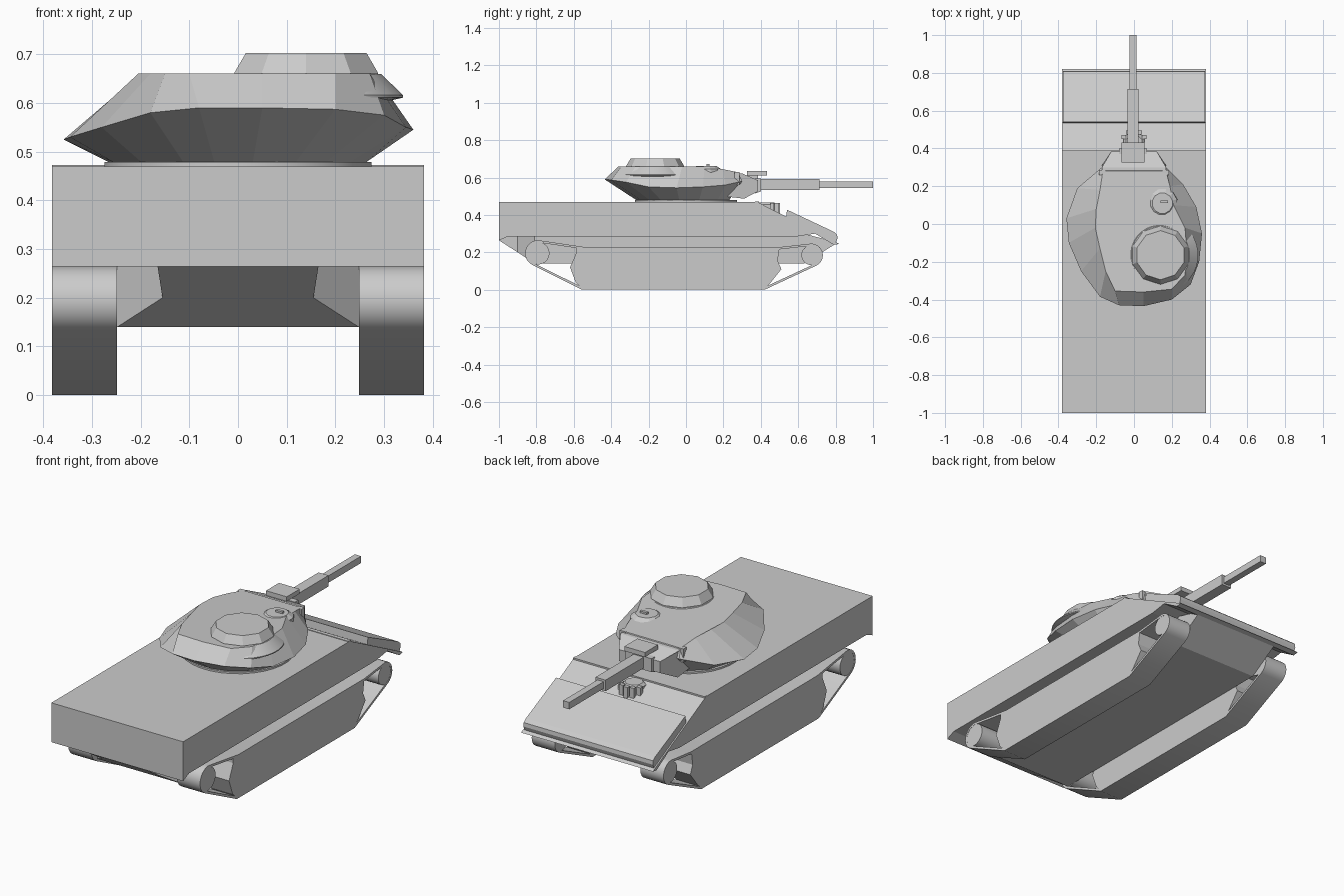
import bpy, bmesh
from math import sin, cos, radians, atan2, pi

cube = bpy.data.objects.get("Cube")
if cube:
    bpy.data.objects.remove(cube, do_unlink=True)


def finish(name, bm, mirror=False, smooth=False):
    """Turn a bmesh into an object, optionally mirrored across x."""
    bmesh.ops.recalc_face_normals(bm, faces=bm.faces)
    mesh = bpy.data.meshes.new(name)
    bm.to_mesh(mesh)
    bm.free()
    obj = bpy.data.objects.new(name, mesh)
    bpy.context.collection.objects.link(obj)
    if mirror:
        obj.modifiers.new("Mirror", 'MIRROR')
    if smooth:
        bpy.ops.object.select_all(action='DESELECT')
        obj.select_set(True)
        bpy.context.view_layer.objects.active = obj
        bpy.ops.object.shade_smooth_by_angle(angle=radians(35))
    return obj


def loft(name, rings, closed=False, **options):
    """Skin equal-length rings; cap the ends, or join last to first."""
    bm = bmesh.new()
    loops = [[bm.verts.new(p) for p in ring] for ring in rings]
    pairs = list(zip(loops, loops[1:]))
    if closed:
        pairs.append((loops[-1], loops[0]))
    else:
        bm.faces.new(loops[0])
        bm.faces.new(loops[-1])
    for a, b in pairs:
        for i in range(len(a)):
            j = (i + 1) % len(a)
            bm.faces.new((a[i], a[j], b[j], b[i]))
    return finish(name, bm, **options)


def prism(name, profile, x0, x1, **options):
    """Extrude a side profile of (y, z) points along x."""
    return loft(name, [[(x, y, z) for y, z in profile] for x in (x0, x1)], **options)


def box(name, x, y, z, **options):
    """Box from (min, max) ranges."""
    return prism(name, [(y[0], z[0]), (y[1], z[0]), (y[1], z[1]), (y[0], z[1])], *x, **options)


def turned(name, x, y, steps, sides, **options):
    """Stack of regular polygons given as (radius, z)."""
    angles = [2 * pi * (i + 0.5) / sides for i in range(sides)]
    rings = [[(x + r * cos(a), y + r * sin(a), z) for a in angles] for r, z in steps]
    return loft(name, rings, **options)


def arc(y, z, r, start, end, count=10):
    angles = [radians(start + (end - start) * i / count) for i in range(count + 1)]
    return [(y + r * cos(a), z + r * sin(a)) for a in angles]


HALF = 0.382
INNER = 0.248

# Hull
prism("upper_hull", [(-1, 0.264), (-1, 0.47), (0.38, 0.47), (0.82, 0.245), (0.79, 0.24),
                     (0.69, 0.3), (0.6, 0.286), (-0.95, 0.286)], -HALF, HALF)

stations = [(-1, 0.165, 0.264), (-0.9, 0.155, 0.2), (-0.81, INNER, 0.14),
            (0.63, INNER, 0.14), (0.8, INNER, 0.245)]
loft("lower_hull", [[(-w, y, z), (w, y, z), (w, y, max(z, 0.25) + 0.005), (-w, y, max(z, 0.25) + 0.005)]
                    if y > 0.7 else [(-w, y, z), (w, y, z), (w, y, 0.3), (-w, y, 0.3)]
                    for y, w, z in stations])

prism("trim_vane", [(0.535, 0.385), (0.54, 0.428), (0.79, 0.31), (0.808, 0.295),
                    (0.81, 0.275), (0.8, 0.25)], -0.375, 0.375)
box("deck_ridge", (-HALF, HALF), (0.37, 0.39), (0.44, 0.473))

# Driver hatch with periscopes
turned("driver_hatch", 0, 0.43, [(0.06, 0.4), (0.06, 0.455), (0.045, 0.467)], 8)
for i in range(5):
    a = radians(30 + 30 * i)
    px, py = 0.062 * cos(a), 0.43 + 0.062 * sin(a)
    box("driver_periscope", (px - 0.012, px + 0.012), (py - 0.01, py + 0.01), (0.4, 0.465))

# Running gear
REAR = (-0.79, 0.195)
FRONT = (0.67, 0.185)


def track_loop(x, t):
    """Track outline, inset by t."""
    path = arc(*REAR, 0.07 - t, 90, 244)
    path += [(-0.555 + t / 3, t), (0.42 - t / 3, t)]
    path += arc(*FRONT, 0.062 - t, -65, 90)
    path += [(0.5, 0.228 - t), (-0.54, 0.228 - t)]
    return [(x, y, z) for y, z in path]


T = 0.012
loft("track", [track_loop(INNER, 0), track_loop(HALF, 0), track_loop(HALF, T), track_loop(INNER, T)],
     closed=True, mirror=True, smooth=True)
prism("track_side", [(-0.585, 0.222), (-0.585, 0.2), (-0.62, 0.12), (-0.59, 0.04), (-0.55, 0.002),
                     (0.415, 0.002), (0.45, 0.035), (0.51, 0.11), (0.49, 0.155), (0.5, 0.222)],
      INNER, HALF, mirror=True)
for name, centre, r in (("idler_wheel", REAR, 0.06), ("drive_wheel", FRONT, 0.053)):
    prism(name, arc(*centre, r, 0, 345, 23), INNER, HALF - 0.001, mirror=True, smooth=True)

# Turret: matching points of the rim and of the roof edge
rim = [(0.17, 0.3, 0.58), (0.26, 0.21, 0.56), (0.33, 0.09, 0.55), (0.36, -0.05, 0.545),
       (0.345, -0.2, 0.55), (0.3, -0.32, 0.575), (0.2, -0.4, 0.587), (0.05, -0.435, 0.59),
       (-0.08, -0.43, 0.59), (-0.18, -0.385, 0.58), (-0.28, -0.25, 0.55), (-0.345, -0.1, 0.53),
       (-0.358, 0.03, 0.525), (-0.3, 0.19, 0.54), (-0.17, 0.3, 0.58)]
roof = [(0.17, 0.28), (0.19, 0.2), (0.21, 0.1), (0.27, -0.02), (0.28, -0.15), (0.27, -0.27),
        (0.2, -0.345), (0.05, -0.36), (-0.1, -0.355), (-0.15, -0.25), (-0.18, -0.13),
        (-0.205, -0.02), (-0.2, 0.08), (-0.18, 0.18), (-0.165, 0.28)]
base = []
for x, y, z in rim:
    a = atan2(y, x)
    base.append((0.265 * cos(a), 0.265 * sin(a), 0.478))
top = [(x, y, 0.66 - max(0, y - 0.12) * 0.2) for x, y in roof]
loft("turret", [base, rim, top])
turned("turret_ring", 0, 0, [(0.275, 0.465), (0.275, 0.479)], 32, smooth=True)

# Commander cupola and the bulge under it
turned("cupola", 0.14, -0.165, [(0.155, 0.65), (0.155, 0.662), (0.13, 0.703)], 10)
turned("cupola_bulge", 0.14, -0.165, [(0.12, 0.592), (0.2, 0.611), (0.2, 0.616), (0.155, 0.659)],
       32, smooth=True)

# Gunner sight
turned("sight_mound", 0.15, 0.11, [(0.085, 0.6), (0.08, 0.645), (0.055, 0.662)], 12)
box("sight_window", (0.14, 0.18), (0.11, 0.125), (0.65, 0.672))

# Mantlet, narrowing towards the muzzle
section = [(0.2, 0.5), (0.25, 0.625), (0.3, 0.622), (0.385, 0.585), (0.385, 0.525), (0.31, 0.487)]
loft("mantlet", [[(s * (0.17 - max(0, y - 0.36) * 2), y, z) for y, z in section] for s in (-1, 1)])
prism("mantlet_cheek", [(0.26, 0.56), (0.26, 0.63), (0.285, 0.63), (0.285, 0.56)],
      0.15, 0.185, mirror=True)
prism("mantlet_nose", [(0.37, 0.515), (0.37, 0.595), (0.4, 0.595), (0.4, 0.525)], -0.08, 0.07)

# Gun
MID = -0.005
for name, w, y in (("gun_sleeve", 0.029, (0.3, 0.715)), ("gun_barrel", 0.018, (0.7, 1))):
    box(name, (MID - w, MID + w), y, (0.562 - w, 0.562 + w))
box("gun_sight_box", (MID - 0.06, MID + 0.06), (0.325, 0.432), (0.612, 0.636))
box("gun_sight_post", (MID - 0.03, MID + 0.03), (0.33, 0.385), (0.57, 0.62))
